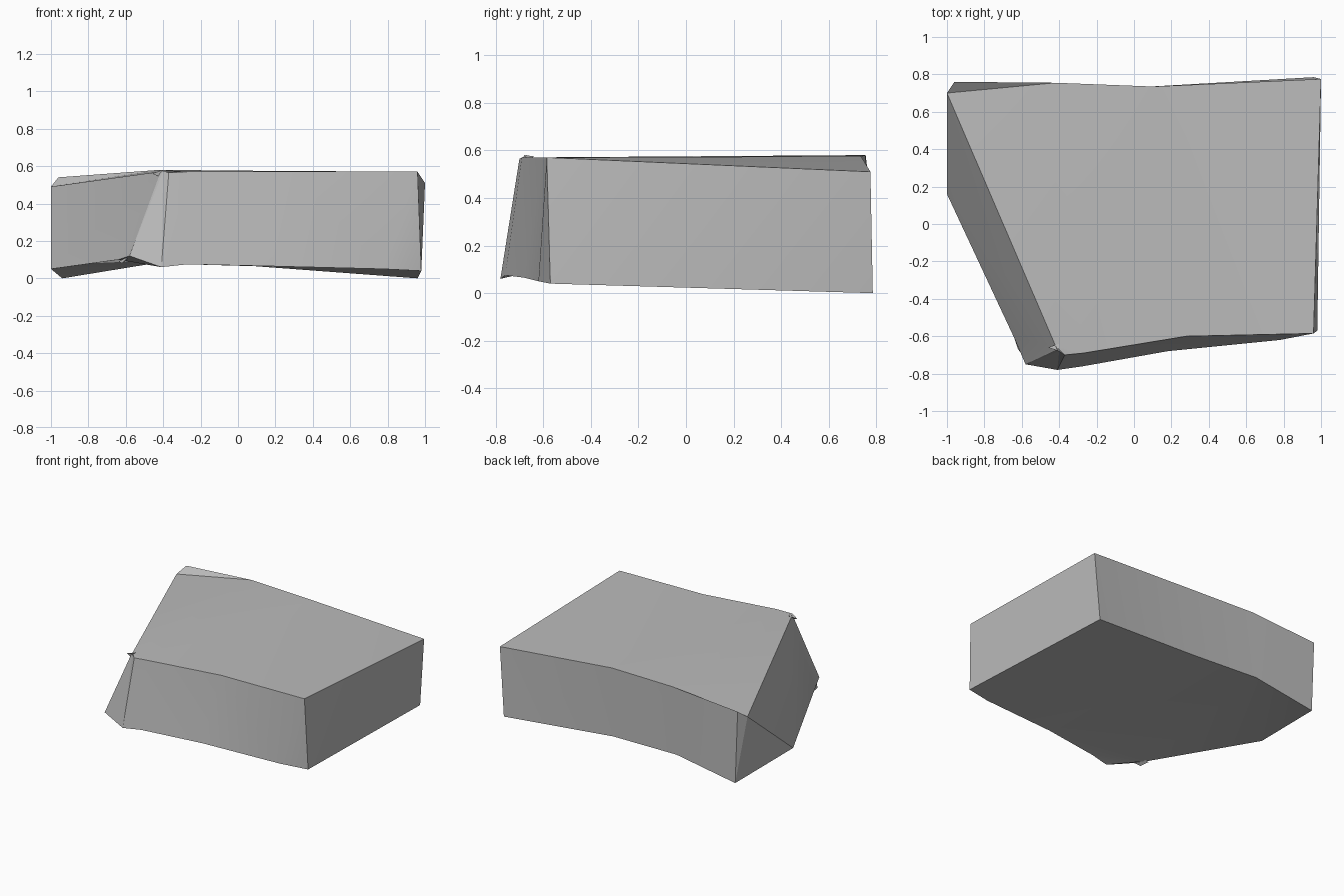
import bpy
import bmesh
from mathutils import Vector
from math import radians

cube = bpy.data.objects.get("Cube")
if cube:
    bpy.data.objects.remove(cube, do_unlink=True)

grey = bpy.data.materials.new("stone grey")
grey.use_nodes = True
colour = (0.5, 0.5, 0.5, 1)
grey.diffuse_color = colour
grey.node_tree.nodes["Principled BSDF"].inputs["Base Color"].default_value = colour


def finish(name, bm, angle):
    bmesh.ops.recalc_face_normals(bm, faces=bm.faces)
    mesh = bpy.data.meshes.new(name)
    bm.to_mesh(mesh)
    bm.free()
    mesh.materials.append(grey)
    obj = bpy.data.objects.new(name, mesh)
    bpy.context.collection.objects.link(obj)
    bpy.ops.object.select_all(action='DESELECT')
    obj.select_set(True)
    bpy.context.view_layer.objects.active = obj
    bpy.ops.object.shade_smooth_by_angle(angle=radians(angle))
    return obj


# Paired outlines, from the back corner past the slanted side, front and far side
lower = [(-.94, .76, 0), (-1, .16, .05), (-.64, -.61, .1), (-.58, -.75, .12),
         (-.41, -.78, .06), (-.27, -.76, .075), (.18, -.68, .065), (.78, -.62, .05),
         (.98, -.57, .04), (.96, .785, 0), (.09, .735, .065), (-.45, .755, .08)]
upper = [(-.96, .76, .54), (-1, .7, .49), (-.42, -.65, .57), (-.41, -.67, .58),
         (-.4, -.68, .575), (-.37, -.7, .565), (-.27, -.69, .57), (.28, -.6, .57),
         (.96, -.585, .57), (1, .775, .51), (.1, .735, .575), (-.42, .755, .58)]
caps = [(0, 1, 11), (1, 2, 11), (2, 3, 4, 5, 6, 11), (6, 7, 10, 11), (7, 8, 10), (8, 9, 10)]

# Slab body: side walls between the outlines, then top and underside
bm = bmesh.new()
low = [bm.verts.new(p) for p in lower]
top = [bm.verts.new(p) for p in upper]
for i in range(len(low)):
    j = (i + 1) % len(low)
    bm.faces.new((low[i], low[j], top[j], top[i]))
for cap in caps:
    bm.faces.new([top[i] for i in cap])
    bm.faces.new([low[i] for i in reversed(cap)])
bmesh.ops.triangulate(bm, faces=bm.faces)
finish("slab_body", bm, 20)


def chip(name, points):
    bm = bmesh.new()
    for p in points:
        bm.verts.new(Vector(p))
    bmesh.ops.convex_hull(bm, input=bm.verts)
    finish(name, bm, 10)


# Small broken fragments at the pointed corner
chip("corner_splinter", [(-.46, -.66, .56), (-.4, -.64, .575), (-.4, -.68, .58), (-.41, -.67, .54)])
chip("base_chip", [(-.62, -.67, .08), (-.64, -.61, .09), (-.58, -.72, .12), (-.56, -.62, .12)])
